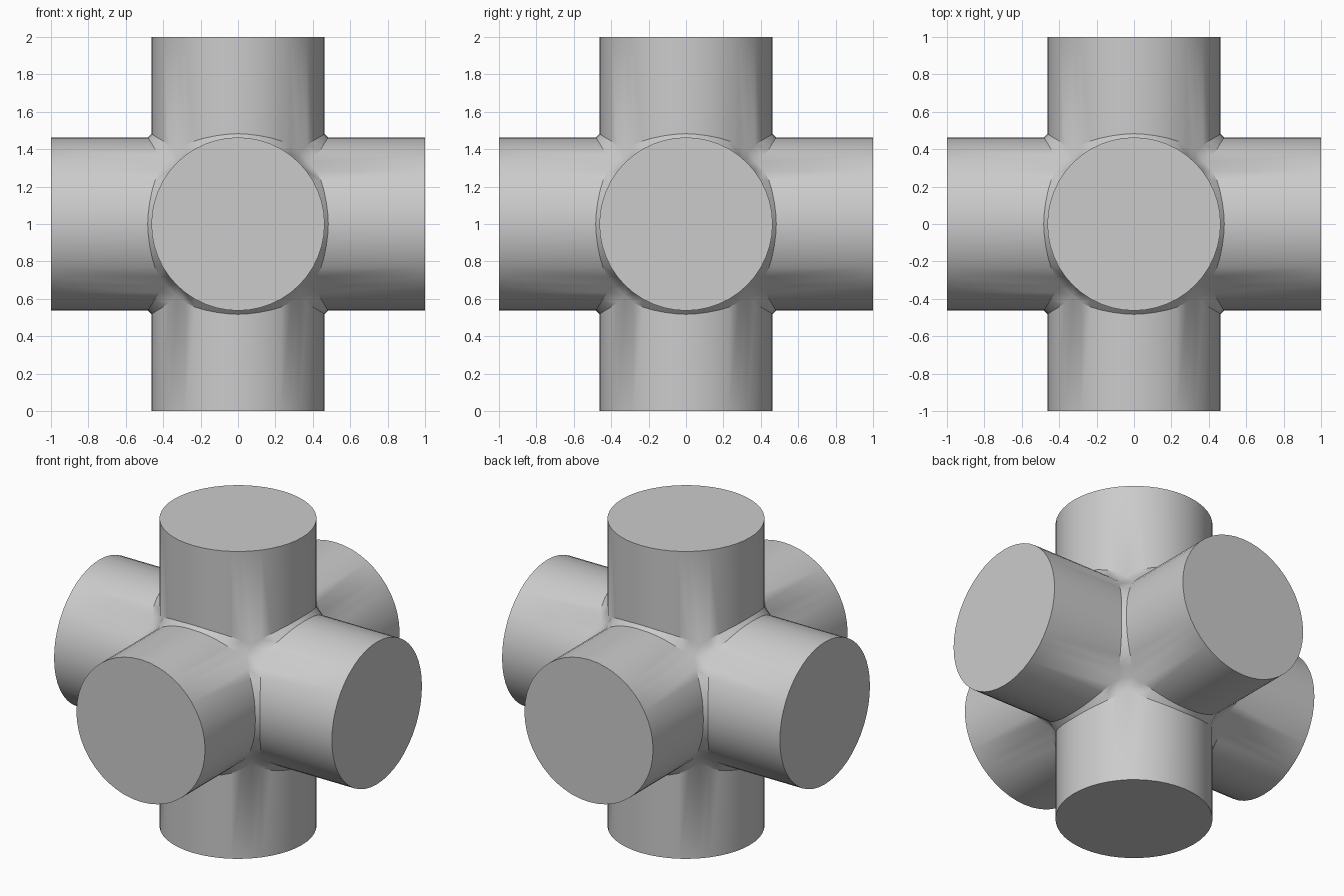
import bpy, bmesh, math
from mathutils import Vector

cube = bpy.data.objects.get("Cube")
if cube:
    bpy.data.objects.remove(cube, do_unlink=True)

RADIUS, REACH, SEGMENTS = 0.463, 1.0, 48
CENTRE = Vector((0, 0, 1))

mat = bpy.data.materials.new("plain grey")
mat.use_nodes = True
grey = (0.6, 0.6, 0.6, 1)
mat.diffuse_color = grey
mat.node_tree.nodes["Principled BSDF"].inputs["Base Color"].default_value = grey

bm = bmesh.new()


def arm_vert(axis, sign, angle, along):
    """Vertex on the arm along the given axis."""
    p = Vector((0, 0, 0))
    p[axis] = sign * along
    p[(axis + 1) % 3] = RADIUS * math.cos(angle)
    p[(axis + 2) % 3] = RADIUS * math.sin(angle)
    return bm.verts.new(p + CENTRE)


def root_distance(angle):
    """Seam of two equal cylinders, set back for a blend wider at the corners."""
    wide = max(abs(math.cos(angle)), abs(math.sin(angle)))
    blend = 0.02 + 0.035 * abs(math.sin(2 * angle)) ** 3
    return RADIUS * wide + blend


# Six capped arms, each ending in a scalloped root
roots = {}
angles = [math.tau * i / SEGMENTS for i in range(SEGMENTS)]
for axis in range(3):
    for sign in (1, -1):
        tip = [arm_vert(axis, sign, a, REACH) for a in angles]
        root = [arm_vert(axis, sign, a, root_distance(a)) for a in angles]
        for i in range(SEGMENTS):
            j = (i + 1) % SEGMENTS
            bm.faces.new((tip[i], tip[j], root[j], root[i]))
        bm.faces.new(tip)
        roots[axis, sign] = root

# Narrow blends joining each pair of neighbouring arms
eighth = SEGMENTS // 8
for axis in range(3):
    other = (axis + 1) % 3
    for s in (1, -1):
        for t in (1, -1):
            start = 0 if t > 0 else SEGMENTS // 2
            side_a = [roots[axis, s][(start + k) % SEGMENTS]
                      for k in range(-eighth, eighth + 1)]
            side_a.sort(key=lambda v: v.co[(axis + 2) % 3])
            start = SEGMENTS // 4 if s > 0 else 3 * SEGMENTS // 4
            side_b = [roots[other, t][(start + k) % SEGMENTS]
                      for k in range(-eighth, eighth + 1)]
            side_b.sort(key=lambda v: v.co[(axis + 2) % 3])
            for k in range(len(side_a) - 1):
                bm.faces.new((side_a[k], side_a[k + 1], side_b[k + 1], side_b[k]))

# Small corner facets where three arms meet
for sx in (1, -1):
    for sy in (1, -1):
        for sz in (1, -1):
            signs = (sx, sy, sz)
            corner = CENTRE + Vector(signs) * RADIUS * math.sqrt(0.5)
            bm.faces.new([min(roots[a, signs[a]], key=lambda v: (v.co - corner).length)
                          for a in range(3)])

bmesh.ops.recalc_face_normals(bm, faces=bm.faces)
mesh = bpy.data.meshes.new("six_way_joint")
bm.to_mesh(mesh)
bm.free()
mesh.materials.append(mat)
joint = bpy.data.objects.new("six_way_joint", mesh)
bpy.context.collection.objects.link(joint)

bpy.ops.object.select_all(action='DESELECT')
joint.select_set(True)
bpy.context.view_layer.objects.active = joint
bpy.ops.object.shade_smooth_by_angle(angle=math.radians(35))
